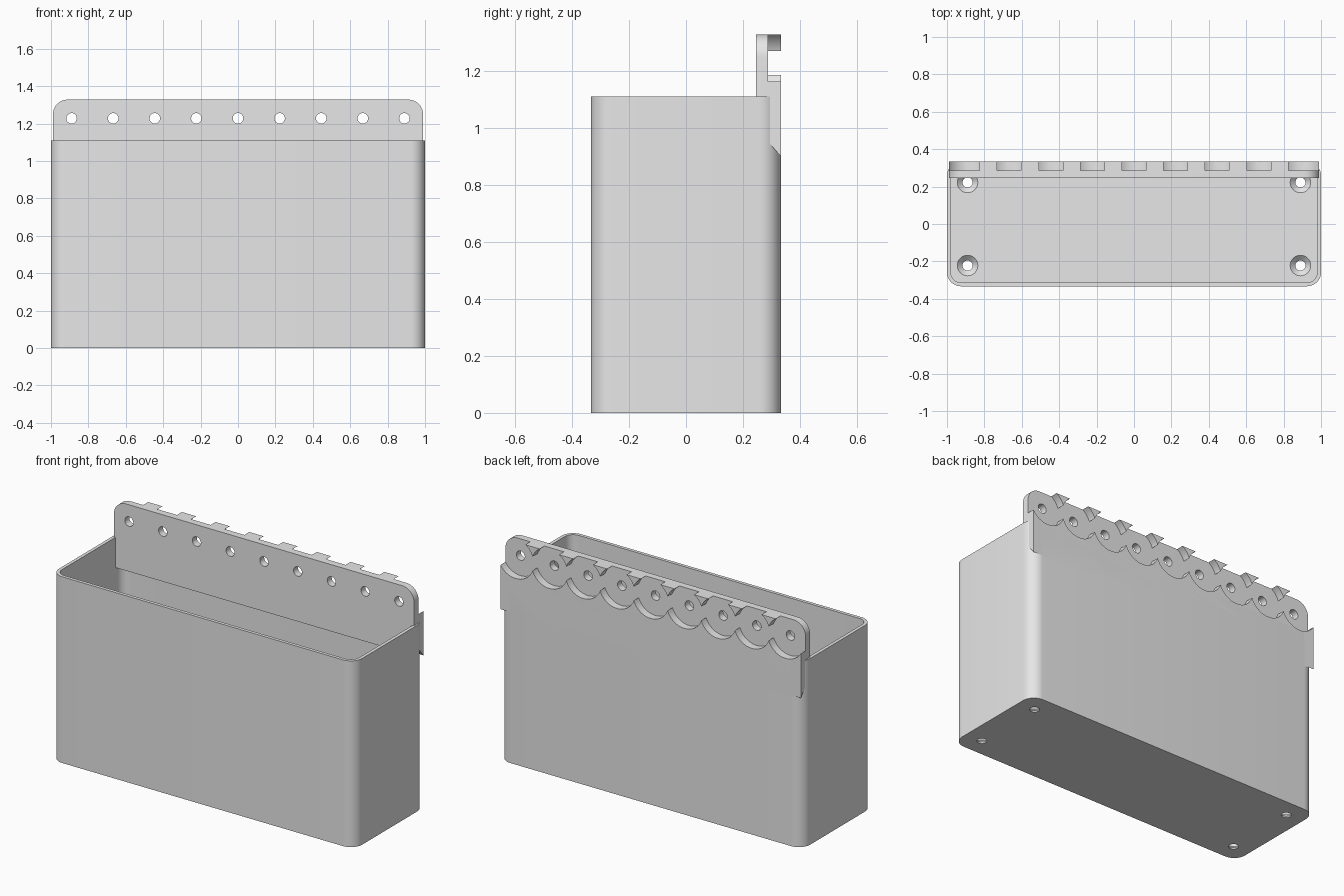
import bpy
import bmesh
from math import sin, cos, pi, radians
from mathutils import Matrix

cube = bpy.data.objects.get("Cube")
if cube:
    bpy.data.objects.remove(cube, do_unlink=True)

# Overall sizes
HALF_X, HALF_Y, BOX_H = 1.0, 0.333, 1.11
WALL, FLOOR, CORNER = 0.02, 0.035, 0.075
PLATE_X, PLATE_TOP = 0.99, 1.328
PLATE_FRONT, RECESS_Y = 0.245, 0.287
HOLE_Z, HOLE_STEP = 1.228, 0.2225

grey = bpy.data.materials.new("plain_grey")
grey.use_nodes = True
colour = (0.8, 0.8, 0.8, 1)
grey.diffuse_color = colour
grey.node_tree.nodes["Principled BSDF"].inputs["Base Color"].default_value = colour


def add_object(name, bm):
    bmesh.ops.recalc_face_normals(bm, faces=bm.faces)
    mesh = bpy.data.meshes.new(name)
    bm.to_mesh(mesh)
    bm.free()
    mesh.materials.append(grey)
    obj = bpy.data.objects.new(name, mesh)
    bpy.context.collection.objects.link(obj)
    return obj


def prism(points, start, end, axis):
    """Extrude a flat outline along one axis."""
    place = {"X": lambda u, v, w: (w, u, v),
             "Y": lambda u, v, w: (u, w, v),
             "Z": lambda u, v, w: (u, v, w)}[axis]
    bm = bmesh.new()
    low = [bm.verts.new(place(u, v, start)) for u, v in points]
    high = [bm.verts.new(place(u, v, end)) for u, v in points]
    bm.faces.new(low)
    bm.faces.new(high)
    for i in range(len(points)):
        j = (i + 1) % len(points)
        bm.faces.new((low[i], low[j], high[j], high[i]))
    return bm


def rounded_outline(hx, v0, v1, r, round_low=True, steps=10):
    """Rectangle outline with rounded corners, optionally only the top pair."""
    points = []
    corners = [(hx, v1, 1, 1), (-hx, v1, -1, 1), (-hx, v0, -1, -1), (hx, v0, 1, -1)]
    for k, (u, v, su, sv) in enumerate(corners):
        if sv < 0 and not round_low:
            points.append((u, v))
            continue
        for i in range(steps + 1):
            a = (k + i / steps) * pi / 2
            points.append((u - su * r + r * cos(a), v - sv * r + r * sin(a)))
    return points


def rod(r1, r2, start, end, x, other, axis):
    """Round cutter along Z at (x, y) or along Y at (x, z)."""
    bm = bmesh.new()
    bmesh.ops.create_cone(bm, cap_ends=True, segments=48, radius1=r1, radius2=r2,
                          depth=end - start)
    mid = (start + end) / 2
    if axis == "Y":
        bmesh.ops.rotate(bm, verts=bm.verts, matrix=Matrix.Rotation(radians(-90), 3, "X"))
        bmesh.ops.translate(bm, verts=bm.verts, vec=(x, mid, other))
    else:
        bmesh.ops.translate(bm, verts=bm.verts, vec=(x, other, mid))
    return bm


def combine(target, bm, operation="DIFFERENCE"):
    cutter = add_object("cutter", bm)
    cutter.hide_render = True
    mod = target.modifiers.new("cut", "BOOLEAN")
    mod.operation = operation
    mod.solver = "EXACT"
    mod.object = cutter
    bpy.context.view_layer.objects.active = target
    bpy.ops.object.modifier_apply(modifier=mod.name)
    bpy.data.objects.remove(cutter, do_unlink=True)


# Open bin with rounded corners
bin_body = add_object("bin_body", prism(
    rounded_outline(HALF_X, -HALF_Y, HALF_Y, CORNER), 0, BOX_H, "Z"))

# Cavity with a softened edge around the floor
iy = HALF_Y - WALL
cavity = prism(rounded_outline(HALF_X - WALL, -iy, iy, CORNER - WALL),
               FLOOR, BOX_H + 0.1, "Z")
floor_edges = [e for e in cavity.edges if all(v.co.z < FLOOR + 0.001 for v in e.verts)]
bmesh.ops.bevel(cavity, geom=floor_edges, offset=0.025, segments=3,
                profile=0.5, affect="EDGES")
combine(bin_body, cavity)

# Countersunk drain holes in the floor
for x in (-0.89, 0.89):
    for y in (-0.222, 0.222):
        combine(bin_body, rod(0.027, 0.027, -0.1, 0.1, x, y, "Z"))
        combine(bin_body, rod(0.027, 0.057, 0.008, FLOOR + 0.002, x, y, "Z"))

# Mounting plate: side profile trimmed to a round-topped outline
profile = [(PLATE_FRONT, 0.93), (PLATE_FRONT, 1.5), (HALF_Y, 1.5),
           (HALF_Y, 0.9), (0.285, 0.956)]
mounting_plate = add_object("mounting_plate", prism(profile, -1.2, 1.2, "X"))
combine(mounting_plate, prism(
    rounded_outline(PLATE_X, 0.5, PLATE_TOP, 0.08, round_low=False), 0, 0.6, "Y"),
    "INTERSECT")

# Row of round recesses in the back, each with a screw hole
for i in range(-4, 5):
    x = i * HOLE_STEP
    combine(mounting_plate, rod(0.119, 0.119, RECESS_Y, 0.5, x, HOLE_Z, "Y"))
    combine(mounting_plate, rod(0.028, 0.028, 0.1, 0.45, x, HOLE_Z, "Y"))

# Smooth the curved walls and keep the edges crisp
for obj in (bin_body, mounting_plate):
    bpy.ops.object.select_all(action="DESELECT")
    obj.select_set(True)
    bpy.context.view_layer.objects.active = obj
    bpy.ops.object.shade_smooth_by_angle(angle=radians(30))
